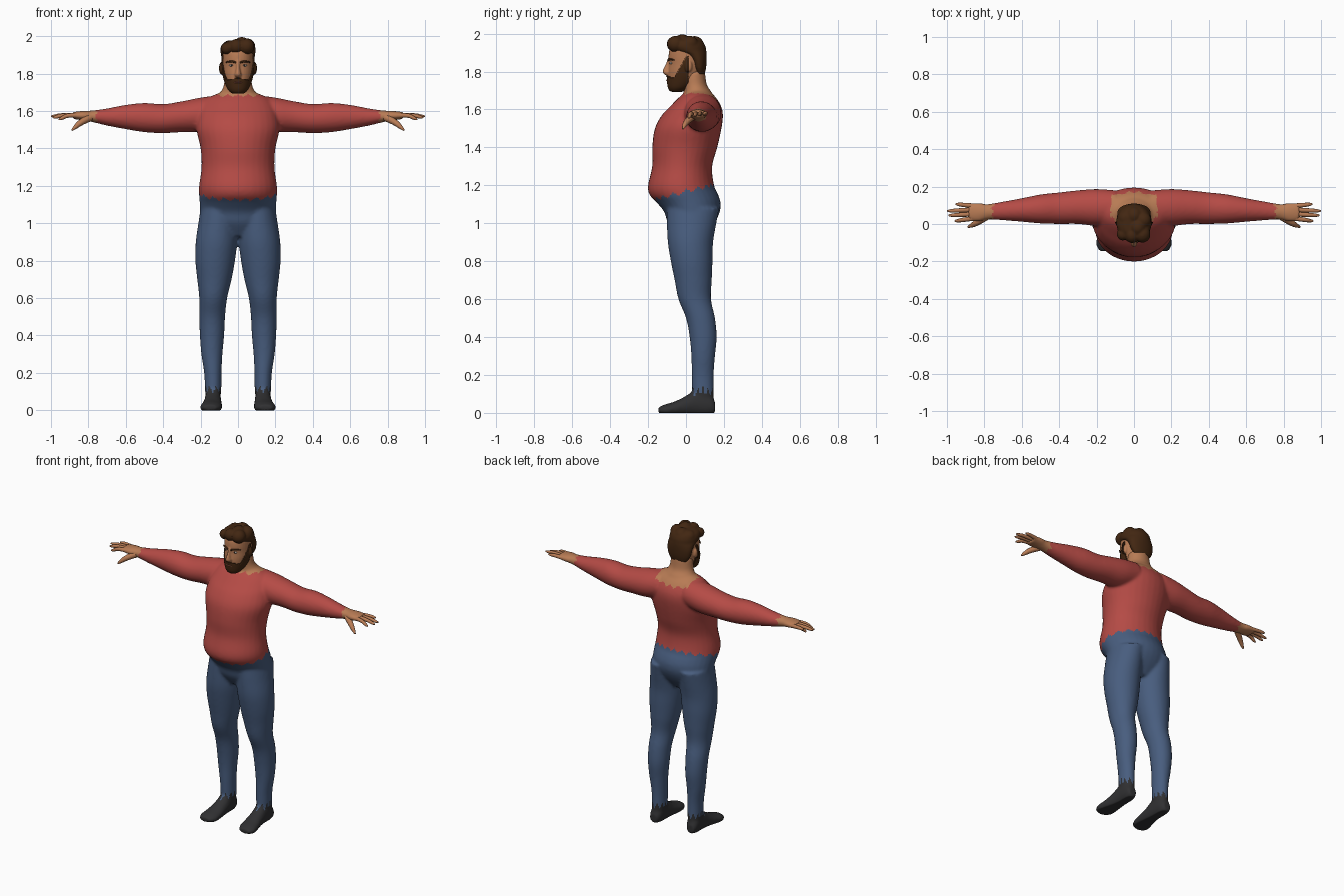
import bpy, bmesh, math
from mathutils import Matrix, Vector

if "Cube" in bpy.data.objects:
    bpy.data.objects.remove(bpy.data.objects["Cube"])


def material(name, *rgb):
    mat = bpy.data.materials.new(name)
    mat.use_nodes = True
    mat.diffuse_color = (*rgb, 1)
    shader = next(n for n in mat.node_tree.nodes if n.type == "BSDF_PRINCIPLED")
    shader.inputs["Base Color"].default_value = (*rgb, 1)
    shader.inputs["Roughness"].default_value = 0.8
    return mat


RED = material("red knit", .46, .07, .06)
BLUE = material("blue denim", .065, .11, .21)
BLACK = material("black sock", .03, .03, .032)
SKIN = material("skin", .48, .2, .09)
BROWN = material("brown hair", .055, .02, .006)
WHITE = material("eye white", .55, .5, .45)
LIP = material("lip", .3, .09, .06)


def add_object(name, mesh, mat):
    mesh.materials.clear()
    mesh.materials.append(mat)
    obj = bpy.data.objects.new(name, mesh)
    bpy.context.collection.objects.link(obj)
    return obj


def to_mesh(bm, name):
    bmesh.ops.recalc_face_normals(bm, faces=bm.faces)
    for face in bm.faces:
        face.smooth = True
    mesh = bpy.data.meshes.new(name)
    bm.to_mesh(mesh)
    bm.free()
    return mesh


def smooth_rows(rows, steps=5):
    """Pass a smooth curve through the given cross-sections."""
    rows = [Vector(r) for r in rows]
    rows = [rows[0], *rows, rows[-1]]
    out = []
    for a, b, c, d in zip(rows, rows[1:], rows[2:], rows[3:]):
        for i in range(steps):
            t = i / steps
            out.append(b + (c - a) * t / 2 + (a - b * 2.5 + c * 2 - d / 2) * t * t
                       + ((b - c) * 1.5 + (d - a) / 2) * t ** 3)
    return out + [rows[-1]]


def loft(bm, axis, rows, side=1, sides=32):
    """Oval sections along an axis: position, then low and high of both other axes.
    A four-number section gives a half width in place of low and high x."""
    rows = [(r[0], -r[1], *r[1:]) if len(r) == 4 else r for r in rows]
    rings = []
    for t, a, b, c, d in smooth_rows(rows):
        ring = []
        for k in range(sides):
            ang = math.tau * k / sides
            u = (a + b) / 2 + (b - a) / 2 * math.cos(ang)
            v = (c + d) / 2 + (d - c) / 2 * math.sin(ang)
            x, y, z = {"x": (t, u, v), "y": (u, t, v), "z": (u, v, t)}[axis]
            ring.append(bm.verts.new((x * side, y, z)))
        rings.append(ring)
    for low, high in zip(rings, rings[1:]):
        for k in range(sides):
            n = (k + 1) % sides
            bm.faces.new((low[k], low[n], high[n], high[k]))
    bm.faces.new(rings[0])
    bm.faces.new(rings[-1])


def ball(bm, place, size):
    bmesh.ops.create_uvsphere(bm, u_segments=20, v_segments=12, radius=1,
                              matrix=Matrix.Translation(place) @ Matrix.Diagonal((*size, 1)))


def evaluated(obj, name):
    graph = bpy.context.evaluated_depsgraph_get()
    mesh = bpy.data.meshes.new_from_object(obj.evaluated_get(graph))
    mesh.name = name
    bpy.data.objects.remove(obj)
    return mesh


def fuse(bm, name, voxel, passes):
    """Blend overlapping volumes into one smooth skin."""
    obj = add_object(name, to_mesh(bm, name), SKIN)
    remesh = obj.modifiers.new("blend", "REMESH")
    remesh.mode = "VOXEL"
    remesh.voxel_size = voxel
    remesh.use_smooth_shade = True
    soften = obj.modifiers.new("soften", "SMOOTH")
    soften.iterations = passes
    return evaluated(obj, name)


def cut_part(mesh, name, mat, rule, swell=0):
    """Keep only the faces that the rule accepts, as an object of their own."""
    bm = bmesh.new()
    bm.from_mesh(mesh)
    bmesh.ops.delete(bm, geom=[f for f in bm.faces if not rule(f.calc_center_median())],
                     context="FACES")
    bm.normal_update()
    for v in bm.verts:
        v.co += v.normal * swell
        v.co.z = max(v.co.z, 0)
    part = bpy.data.meshes.new(name)
    bm.to_mesh(part)
    bm.free()
    return add_object(name, part, mat)


def tube(name, points, radii, mat):
    curve = bpy.data.curves.new(name, "CURVE")
    curve.dimensions = "3D"
    curve.bevel_depth = 1
    curve.bevel_resolution = 3
    curve.use_fill_caps = True
    line = curve.splines.new("NURBS")
    line.points.add(len(points) - 1)
    for p, co, r in zip(line.points, points, radii):
        p.co = (*co, 1)
        p.radius = r
    line.order_u = 3
    line.use_endpoint_u = True
    line.use_smooth = True
    obj = bpy.data.objects.new(name, curve)
    bpy.context.collection.objects.link(obj)
    add_object(name, evaluated(obj, name), mat)


# Body volumes: torso, neck, arms with palms, legs and feet
body = bmesh.new()
loft(body, "z", [(.93, .09, -.05, .1), (1, .195, -.095, .15), (1.06, .203, -.115, .178),
                 (1.11, .205, -.155, .182), (1.15, .208, -.192, .17), (1.2, .208, -.2, .148),
                 (1.3, .195, -.178, .138), (1.4, .2, -.178, .165), (1.5, .222, -.164, .187),
                 (1.57, .215, -.127, .195), (1.62, .2, -.08, .184), (1.67, .16, -.03, .152),
                 (1.7, .09, .01, .115)])
loft(body, "z", [(1.64, .12, 0, .15), (1.69, .1, -.01, .135), (1.73, .078, -.015, .11),
                 (1.8, .07, -.02, .1)])
for s in (1, -1):
    loft(body, "x", [(.1, 0, .18, 1.51, 1.685), (.2, -.01, .187, 1.49, 1.672),
                     (.3, 0, .18, 1.487, 1.652), (.4, 0, .169, 1.482, 1.637),
                     (.5, .003, .158, 1.487, 1.643), (.6, .012, .138, 1.503, 1.633),
                     (.7, .02, .12, 1.522, 1.614), (.78, .024, .107, 1.541, 1.603),
                     (.83, .012, .113, 1.55, 1.601), (.885, .016, .112, 1.558, 1.594)], s)
    loft(body, "z", [(1.08, 0, .2, -.1, .175), (1, .002, .212, -.1, .16),
                     (.9, .004, .226, -.096, .143), (.8, .016, .228, -.08, .14),
                     (.7, .034, .218, -.06, .136), (.6, .058, .207, -.04, .132),
                     (.5, .069, .207, 0, .153), (.4, .074, .204, .019, .162),
                     (.3, .083, .196, .028, .153), (.2, .088, .181, .03, .146),
                     (.1, .09, .176, .034, .146), (.04, .1, .17, .05, .148)], s)
    loft(body, "y", [(.153, .11, .165, 0, .06), (.12, .095, .175, -.015, .11),
                     (.05, .09, .178, -.015, .12), (0, .088, .183, -.015, .09),
                     (-.06, .084, .196, -.015, .06), (-.11, .088, .203, -.015, .045),
                     (-.145, .11, .185, 0, .03)], s)
skin = fuse(body, "body", .009, 6)


# Clothing borders with ragged edges
def ragged(turn, size):
    return abs(turn % 1 - .5) * size


def region(p):
    if abs(p.x) > .745 + ragged(math.atan2(p.z - 1.57, p.y - .065), .04):
        return "hands"
    around = math.atan2(p.y - .09, abs(p.x) - .135)
    if p.z < .09 + ragged(around * 1.6, .09):
        return "socks"
    waist = math.atan2(p.y, p.x)
    if p.z < 1.155 + p.y / 4 + ragged(waist * 3, .05):
        return "trousers"
    neckline = 1.675 - max(0, p.y - .06) * .35 + ragged(p.x * 18, .03)
    if p.z > neckline and abs(p.x) < .125:
        return "neck"
    return "shirt"


for part, mat in dict(shirt=RED, trousers=BLUE, socks=BLACK, neck=SKIN, hands=SKIN).items():
    cut_part(skin, part, mat, lambda p: region(p) == part)

# Fingers and thumbs
for s, label in ((1, "left"), (-1, "right")):
    for finger, base, tip, end, drop in (("index", .03, .016, .96, 1.556), ("middle", .053, .046, .992, 1.566),
                                         ("ring", .076, .07, 1, 1.572), ("little", .097, .106, .955, 1.578)):
        middle = ((.86 + end) / 2 * s, (base + tip) / 2, 1.58)
        tube(f"{label}_{finger}_finger", [(.86 * s, base, 1.576), middle, (end * s - .01 * s, tip, drop),
                                          (end * s, tip, drop)], (.013, .012, .009, .003), SKIN)
    tube(f"{label}_thumb", [(.79 * s, .04, 1.565), (.835 * s, .01, 1.545), (.875 * s, -.012, 1.51),
                            (.888 * s, -.016, 1.497)], (.02, .018, .011, .004), SKIN)

# Head with nose and ears
head = bmesh.new()
loft(head, "z", [(1.7, .03, -.08, -.02), (1.72, .05, -.09, .02), (1.76, .067, -.094, .07),
                 (1.8, .077, -.094, .09), (1.84, .081, -.09, .1), (1.88, .082, -.092, .1),
                 (1.92, .08, -.085, .095), (1.95, .065, -.06, .08), (1.97, .03, -.03, .04)])
loft(head, "z", [(1.78, .012, -.108, -.07), (1.793, .019, -.122, -.07), (1.81, .014, -.121, -.07),
                 (1.84, .009, -.107, -.07), (1.87, .01, -.096, -.07)])
for s in (1, -1):
    ball(head, (.084 * s, .015, 1.828), (.011, .018, .03))
head_mesh = fuse(head, "head", .005, 3)
cut_part(head_mesh, "head", SKIN, lambda p: True)


# Beard: raised layer over the jaw, rising into sideburns
def bearded(p):
    line = 1.779 - abs(p.x) * .25 + max(0, p.y + .06) * 2
    return p.y < .012 and p.z < min(line, 1.88)


beard = cut_part(head_mesh, "beard", BROWN, bearded, .007)
beard.modifiers.new("thickness", "SOLIDIFY").thickness = .007
tube("lips", [(-.02, -.096, 1.752), (0, -.106, 1.757), (.02, -.096, 1.752)], (.002, .005, .002), LIP)

# Hair: back and crown with swept locks
hair = bmesh.new()
loft(hair, "z", [(1.785, .06, .055, .098), (1.82, .08, .035, .106), (1.86, .088, .02, .109),
                 (1.89, .09, -.015, .109), (1.91, .093, -.07, .107), (1.935, .094, -.09, .102),
                 (1.96, .082, -.084, .086), (1.977, .05, -.06, .055)])
for x, y, z, size in ((-.06, -.055, 1.935, .032), (-.01, -.06, 1.945, .04), (.045, -.055, 1.945, .043),
                      (.02, -.02, 1.951, .045), (.05, .02, 1.945, .043), (-.045, .03, 1.935, .043),
                      (.0, .045, 1.94, .047)):
    ball(hair, (x, y, z), (size, size * 1.05, size))
add_object("hair", fuse(hair, "hair", .006, 3), BROWN)

# Eyes and brows
for s, label in ((1, "left"), (-1, "right")):
    for part, mat, y, size in (("eye", WHITE, -.078, (.013, .007, .006)),
                               ("pupil", BLACK, -.082, (.005, .005, .005))):
        bm = bmesh.new()
        ball(bm, (.034 * s, y, 1.844), size)
        add_object(f"{label}_{part}", to_mesh(bm, part), mat)
    tube(f"{label}_brow", [(.012 * s, -.094, 1.859), (.036 * s, -.09, 1.87), (.064 * s, -.062, 1.86)],
         (.005, .007, .003), BROWN)
